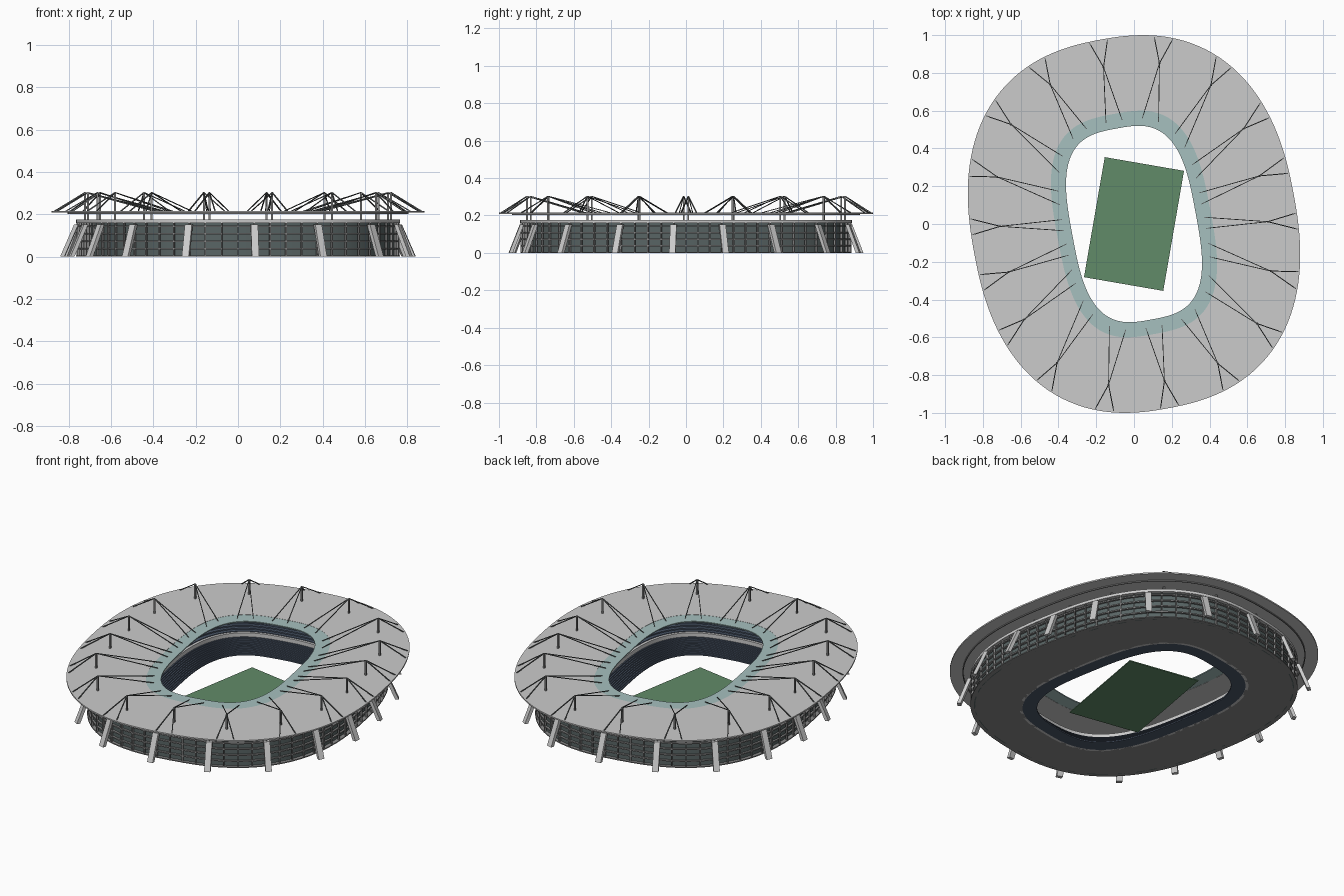
import bpy, bmesh, math
from mathutils import Vector, Matrix

if "Cube" in bpy.data.objects:
    bpy.data.objects.remove(bpy.data.objects["Cube"])

TH = math.radians(10.5)      # plan of the bowl is turned counter-clockwise
SEG = 144

def material(name, rgb):
    m = bpy.data.materials.new(name)
    m.diffuse_color = (*rgb, 1)
    m.use_nodes = True
    m.node_tree.nodes["Principled BSDF"].inputs["Base Color"].default_value = m.diffuse_color
    return m

SEAT = material("seat_blue", (0.07, 0.095, 0.14))
GLASS = material("roof_glass", (0.38, 0.53, 0.52))
WALL = material("facade_glass", (0.10, 0.13, 0.13))
GRASS = material("grass", (0.12, 0.26, 0.14))
DARK = material("dark_steel", (0.12, 0.13, 0.13))
STEEL = material("steel", (0.25, 0.25, 0.25))
ROOF = material("roof_grey", (0.62, 0.62, 0.62))

def plan(hx, hy, phi, z):
    """Point at polar angle phi on a turned superellipse with half extents hx, hy."""
    n = 3.1 - 0.7 * min(1, max(0, (hx - 0.36) / 0.5))
    q, c, s = n / (n - 1), math.cos(TH), math.sin(TH)
    a, b = hx, hy
    for _ in range(6):
        a = (hx ** q - (b * s) ** q) ** (1 / q) / c
        b = (hy ** q - (a * s) ** q) ** (1 / q) / c
    t = phi - TH
    r = (abs(math.cos(t) / a) ** n + abs(math.sin(t) / b) ** n) ** (-1 / n)
    return Vector((r * math.cos(phi), r * math.sin(phi), z))

def finish(name, bm, mat=None, smooth=False):
    bmesh.ops.recalc_face_normals(bm, faces=bm.faces)
    me = bpy.data.meshes.new(name)
    bm.to_mesh(me)
    bm.free()
    ob = bpy.data.objects.new(name, me)
    bpy.context.collection.objects.link(ob)
    if mat:
        me.materials.append(mat)
    if smooth:
        bpy.ops.object.select_all(action='DESELECT')
        ob.select_set(True)
        bpy.context.view_layer.objects.active = ob
        bpy.ops.object.shade_smooth_by_angle(angle=math.radians(30))
    return ob

def sweep(bm, profile):
    """Sweep a closed (hx, hy, z) profile around the plan."""
    rings = [[bm.verts.new(plan(hx, hy, 2 * math.pi * i / SEG, z)) for i in range(SEG)]
             for hx, hy, z in profile]
    for k, lo in enumerate(rings):
        hi = rings[(k + 1) % len(rings)]
        for i in range(SEG):
            j = (i + 1) % SEG
            bm.faces.new((lo[i], lo[j], hi[j], hi[i]))

def band(bm, inner, outer, z0, z1):
    sweep(bm, [(*inner, z0), (*outer, z0), (*outer, z1), (*inner, z1)])

def bar(bm, p, q, w, d, side=Vector((0, 0, 1)), level=False):
    """Rectangular bar from p to q; level keeps its ends horizontal."""
    axis = (q - p).normalized()
    u = side - axis * side.dot(axis)
    u = u.normalized() if u.length > 1e-4 else Vector((1, 0, 0))
    v = u.cross(Vector((0, 0, 1))) if level else axis.cross(u)
    ends = [[bm.verts.new(e + u * w / 2 * i + v * d / 2 * j)
             for i, j in ((-1, -1), (1, -1), (1, 1), (-1, 1))] for e in (p, q)]
    bm.faces.new(ends[0])
    bm.faces.new(ends[1])
    for i in range(4):
        j = (i + 1) % 4
        bm.faces.new((ends[0][i], ends[0][j], ends[1][j], ends[1][i]))

def tier(name, start, end, z0, z1, rows, tail):
    """Stepped seating from start to end, closed by the tail profile."""
    prof = []
    for k in range(rows):
        f, g = k / rows, (k + 1) / rows
        x0, y0 = (start[i] + (end[i] - start[i]) * f for i in (0, 1))
        prof += [(x0, y0, z0 + (z1 - z0) * f), (x0, y0, z0 + (z1 - z0) * g)]
    prof += [(*end, z1)] + tail
    bm = bmesh.new()
    sweep(bm, prof)
    finish(name, bm, SEAT, True)

# pitch, turned the opposite way to the bowl
bm = bmesh.new()
bmesh.ops.create_cube(bm, size=1, matrix=Matrix.Rotation(math.radians(-9.8), 4, 'Z')
                      @ Matrix.Translation((0, 0, 0.003))
                      @ Matrix.Diagonal((0.426, 0.645, 0.006, 1)))
finish("pitch", bm, GRASS)

# seating bowl: lower tier, walkway wall, upper tier, base slab
tier("lower_tier", (0.385, 0.545), (0.46, 0.62), 0.0, 0.075, 10, [(0.46, 0.62, 0)])
tier("upper_tier", (0.475, 0.635), (0.70, 0.83), 0.095, 0.165, 10, [(0.70, 0.83, 0.155), (0.475, 0.635, 0.085)])
bm = bmesh.new()
band(bm, (0.46, 0.62), (0.475, 0.635), 0.0, 0.098)
finish("walkway_wall", bm, None, True)
bm = bmesh.new()
band(bm, (0.46, 0.62), (0.765, 0.885), 0.0, 0.006)
finish("base_slab", bm, STEEL, True)

# facade: glass wall, top ring, rails and posts
bm = bmesh.new()
band(bm, (0.735, 0.86), (0.742, 0.867), 0.0, 0.165)
finish("facade_wall", bm, WALL, True)
bm = bmesh.new()
band(bm, (0.695, 0.825), (0.765, 0.887), 0.16, 0.176)
finish("facade_top_ring", bm, None, True)
bm = bmesh.new()
for z in (0.035, 0.07, 0.105, 0.14):
    band(bm, (0.748, 0.872), (0.76, 0.884), z, z + 0.007)
finish("facade_rails", bm, STEEL, True)
bm = bmesh.new()
for i in range(72):
    phi = 2 * math.pi * i / 72
    tang = Vector((-math.sin(phi), math.cos(phi), 0))
    bar(bm, plan(0.757, 0.88, phi, 0), plan(0.757, 0.88, phi, 0.162), 0.006, 0.012, tang)
finish("facade_posts", bm, STEEL)

# leaning columns, masts and stay cables
cols, masts, cables = bmesh.new(), bmesh.new(), bmesh.new()
for k in range(18):
    phi = math.radians(20 * k - 5)
    tang = Vector((-math.sin(phi), math.cos(phi), 0))
    bar(cols, plan(0.832, 0.947, phi, 0), plan(0.768, 0.888, phi, 0.152), 0.034, 0.02, tang, True)
    phi = math.radians(20 * k + 1)
    top = plan(0.725, 0.855, phi, 0.303)
    bar(masts, plan(0.725, 0.855, phi, 0.16), top, 0.009, 0.009)
    for s in (-1, 1):
        rim = plan(0.872, 0.992, phi + s * math.radians(2.8), 0.214)
        bar(cables, top, rim, 0.005, 0.005)
        bar(cables, top, plan(0.40, 0.56, phi + s * math.radians(4.5), 0.215), 0.004, 0.004)
finish("leaning_columns", cols)
finish("masts", masts, STEEL)
finish("stay_cables", cables, DARK)

# roof: opaque ring, glass inner ring, beam rings underneath
bm = bmesh.new()
band(bm, (0.44, 0.60), (0.88, 1.0), 0.208, 0.216)
finish("roof_ring", bm, ROOF, True)
bm = bmesh.new()
band(bm, (0.36, 0.52), (0.44, 0.60), 0.209, 0.215)
finish("glass_roof_edge", bm, GLASS, True)
bm = bmesh.new()
band(bm, (0.80, 0.925), (0.806, 0.931), 0.202, 0.209)
finish("roof_beam_ring", bm, STEEL, True)
